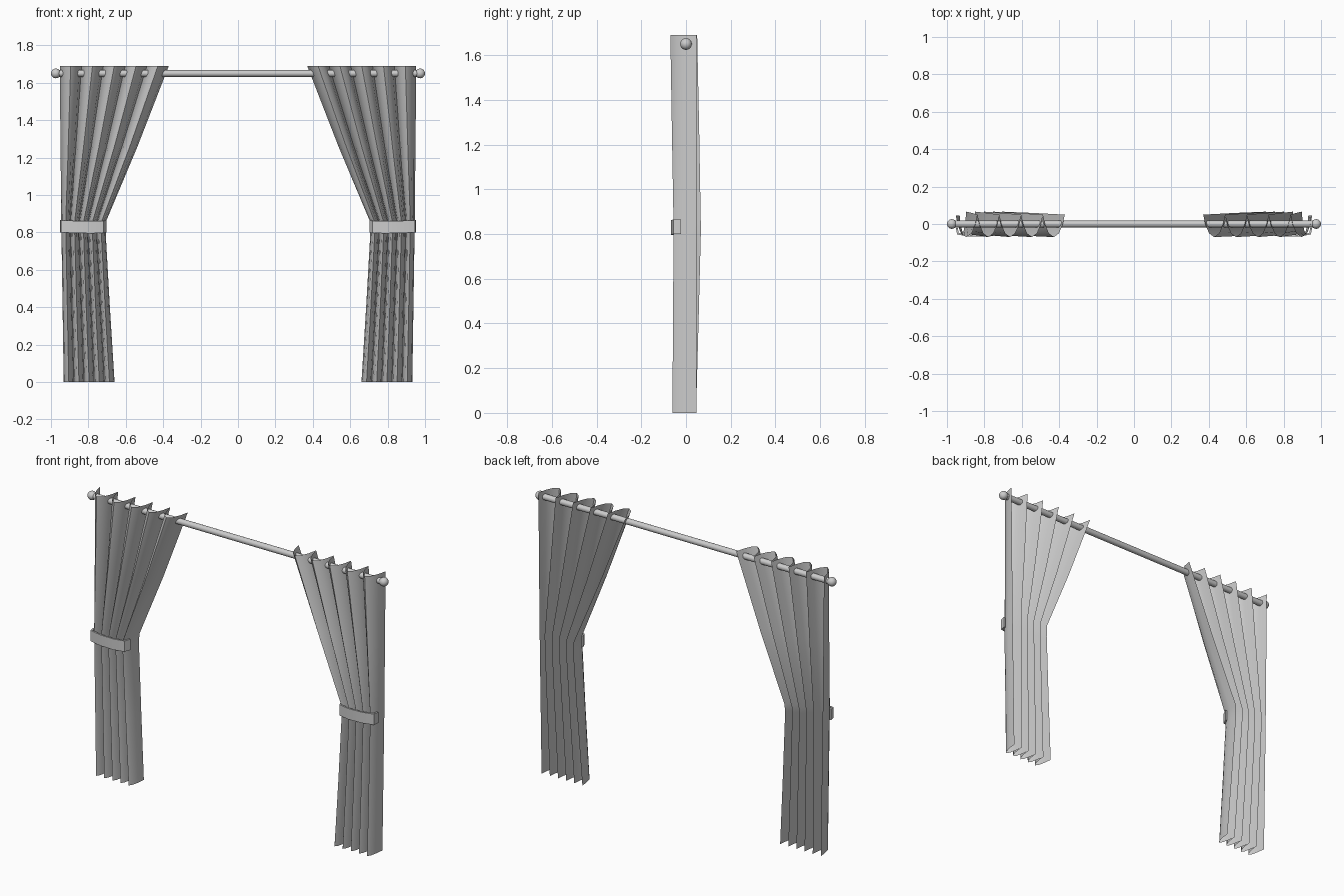
import bpy, bmesh, math
from mathutils import Vector

if "Cube" in bpy.data.objects:
    bpy.data.objects.remove(bpy.data.objects["Cube"])

ROD_Z = 1.65
FOLDS = 5
# One scallop: fraction across the fold, fraction from back cusp (0) to front crest (1)
SCALLOP = [(0, 0), (0.1, 0.45), (0.27, 0.83), (0.5, 1), (0.73, 0.83), (0.9, 0.45)]
# Rows: z, outer x, inner x, front y, back y
ROWS = [(1.69, 0.953, 0.37, -0.07, 0.05),
        (1.26, 0.949, 0.537, -0.063, 0.059),
        (0.86, 0.945, 0.705, -0.056, 0.066),
        (0.79, 0.944, 0.707, -0.056, 0.066),
        (0.40, 0.938, 0.685, -0.058, 0.056),
        (0.00, 0.932, 0.66, -0.061, 0.045)]


def finish(name, bm, angle=40):
    me = bpy.data.meshes.new(name)
    bm.to_mesh(me)
    bm.free()
    ob = bpy.data.objects.new(name, me)
    bpy.context.collection.objects.link(ob)
    bpy.ops.object.select_all(action='DESELECT')
    ob.select_set(True)
    bpy.context.view_layer.objects.active = ob
    bpy.ops.object.shade_smooth_by_angle(angle=math.radians(angle))
    return ob


def grid(bm, rows, flip=False):
    vs = [[bm.verts.new(p) for p in r] for r in rows]
    for a, b in zip(vs, vs[1:]):
        for i in range(len(a) - 1):
            f = [a[i], b[i], b[i + 1], a[i + 1]]
            bm.faces.new(f[::-1] if flip else f)


def curtain(side, label):
    # Pleated sheet gathered at the tie
    rows = []
    for z, xo, xi, yf, yb in ROWS:
        row = []
        for k in range(FOLDS * len(SCALLOP) + 1):
            fold, j = divmod(k, len(SCALLOP))
            t, d = SCALLOP[j]
            u = (fold + t) / FOLDS
            back = 0.046 if u < 0.05 else yb
            row.append((side * (xo + (xi - xo) * u), back + (yf - back) * d, z))
        rows.append(row)
    bm = bmesh.new()
    grid(bm, rows, side > 0)
    finish(label + "_curtain", bm, 50)


def tieback(side, label):
    # Band wrapped round the front of the gathered cloth
    path = [(0.952, -0.022, 0.004), (0.946, -0.056, 0.003), (0.875, -0.068, 0),
            (0.785, -0.068, -0.002), (0.718, -0.058, 0), (0.702, -0.022, 0.002)]
    inner = [(0.942, -0.022), (0.937, -0.048), (0.873, -0.058),
             (0.787, -0.058), (0.726, -0.05), (0.712, -0.022)]
    bm = bmesh.new()
    rings = []
    for (x, y, dz), (a, b) in zip(path, inner):
        lo, hi = 0.797 + dz, 0.862 + dz
        rings.append([bm.verts.new(p) for p in
                      ((side * x, y, lo), (side * x, y, hi),
                       (side * a, b, hi), (side * a, b, lo))])
    for r, s in zip(rings, rings[1:]):
        for i in range(4):
            j = (i + 1) % 4
            bm.faces.new((r[i], r[j], s[j], s[i]))
    bm.faces.new(rings[0])
    bm.faces.new(rings[-1])
    bmesh.ops.recalc_face_normals(bm, faces=bm.faces)
    finish(label + "_tieback", bm, 25)


for side, label in ((-1, "left"), (1, "right")):
    curtain(side, label)
    tieback(side, label)
    # Rod end ball
    bpy.ops.mesh.primitive_uv_sphere_add(segments=20, ring_count=12, radius=0.026,
                                         location=(side * 0.974, 0, ROD_Z))
    bpy.context.object.name = label + "_finial"
    bpy.ops.object.shade_smooth()

# Curtain rod
bpy.ops.mesh.primitive_cylinder_add(vertices=20, radius=0.018, depth=1.94,
                                    location=(0, 0, ROD_Z), rotation=(0, math.pi / 2, 0))
bpy.context.object.name = "curtain_rod"
bpy.ops.object.shade_smooth_by_angle(angle=math.radians(40))
